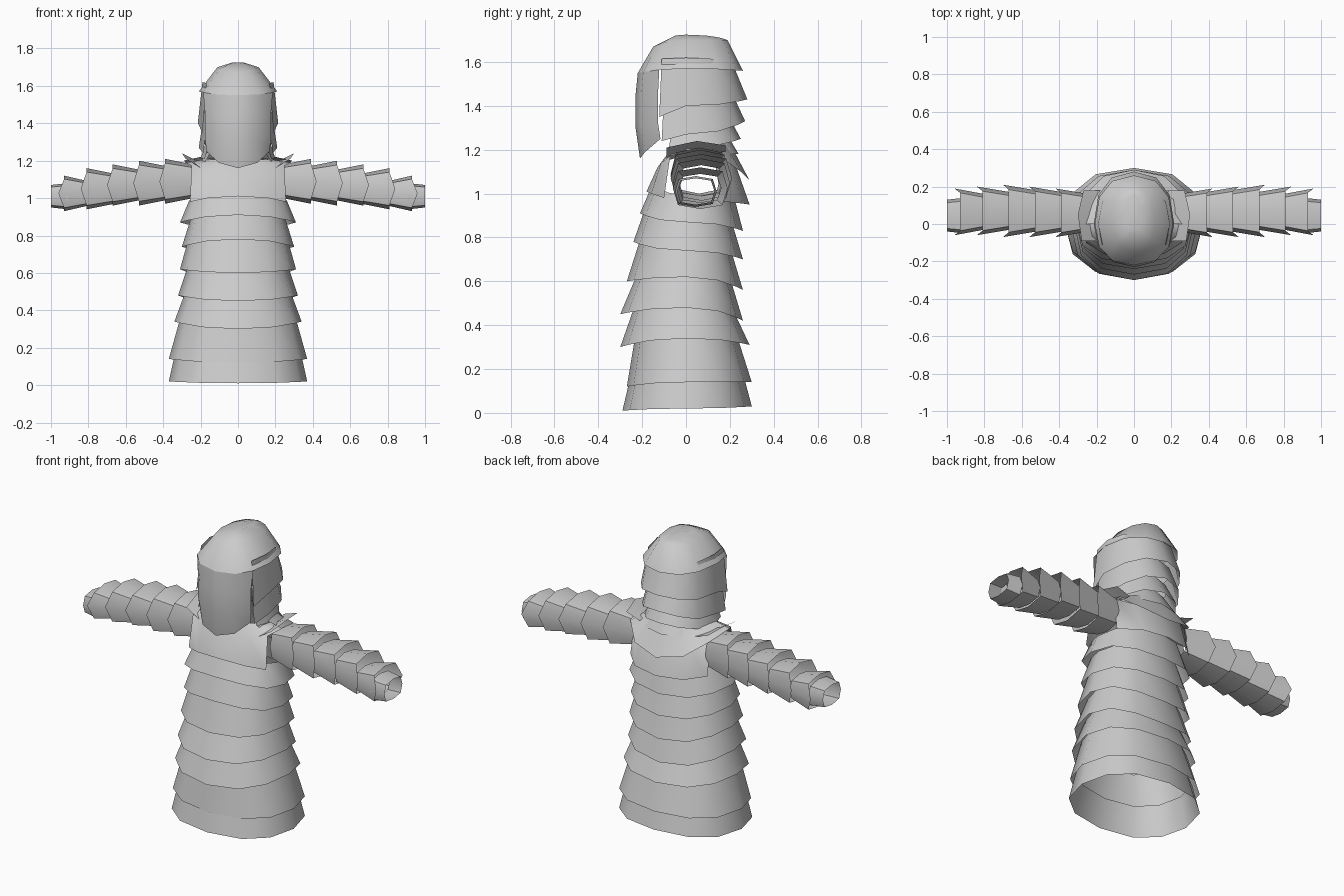
import bpy, bmesh, math

cube = bpy.data.objects.get("Cube")
if cube:
    bpy.data.objects.remove(cube, do_unlink=True)

grey = bpy.data.materials.new("light grey")
grey.use_nodes = True
grey.diffuse_color = (0.6, 0.6, 0.6, 1)
grey.node_tree.nodes["Principled BSDF"].inputs["Base Color"].default_value = (0.6, 0.6, 0.6, 1)


def power(v, p):
    return math.copysign(abs(v) ** p, v)


def skin(name, rings, closed=True, cap=False, skip=(), mirror=False):
    """Join rings of points into one sheet; skip lists (row, column) faces to leave open."""
    bm = bmesh.new()
    rows = [[bm.verts.new(p) for p in ring] for ring in rings]
    n = len(rows[0])
    for r in range(len(rows) - 1):
        for i in range(n if closed else n - 1):
            if (r, i) not in skip:
                j = (i + 1) % n
                bm.faces.new((rows[r][i], rows[r + 1][i], rows[r + 1][j], rows[r][j]))
    if cap:
        bm.faces.new(rows[0])
    me = bpy.data.meshes.new(name)
    bm.to_mesh(me)
    bm.free()
    me.materials.append(grey)
    ob = bpy.data.objects.new(name, me)
    bpy.context.collection.objects.link(ob)
    if mirror:
        ob.modifiers.new("mirror", "MIRROR").use_mirror_merge = False
    bpy.ops.object.select_all(action="DESELECT")
    ob.select_set(True)
    bpy.context.view_layer.objects.active = ob
    bpy.ops.object.shade_smooth_by_angle(angle=math.radians(60))
    return ob


def ring(rx, front, back, zf, zs, zb, steps=range(12)):
    """Upright ring in 30 degree steps; height varies from front to side to back."""
    pts = []
    for k in steps:
        a = math.radians(30 * k)
        s = math.sin(a)
        x = rx * power(math.cos(a), 0.85)
        y = (back if s > 0 else front) * power(abs(s), 0.85)
        z = zs + ((zb if s > 0 else zf) - zs) * s * s
        pts.append((x, y, z))
    return pts


# Robe: overlapping flared bands, each as (top ring, bottom ring)
robe = [
    ((0.33, -0.25, 0.26, 0.18, 0.20, 0.18), (0.37, -0.29, 0.30, 0.01, 0.02, 0.03)),
    ((0.30, -0.23, 0.23, 0.36, 0.39, 0.36), (0.37, -0.27, 0.30, 0.12, 0.14, 0.14)),
    ((0.27, -0.23, 0.21, 0.50, 0.53, 0.48), (0.34, -0.30, 0.29, 0.30, 0.34, 0.31)),
    ((0.26, -0.22, 0.20, 0.64, 0.66, 0.62), (0.32, -0.30, 0.26, 0.45, 0.48, 0.42)),
    ((0.26, -0.20, 0.20, 0.82, 0.80, 0.76), (0.31, -0.27, 0.26, 0.60, 0.62, 0.56)),
    ((0.25, -0.18, 0.20, 0.95, 0.90, 0.90), (0.30, -0.24, 0.26, 0.78, 0.74, 0.70)),
    ((0.26, -0.15, 0.21, 1.05, 0.99, 1.02), (0.31, -0.21, 0.26, 0.91, 0.87, 0.83)),
]
for i, (top, bottom) in enumerate(robe):
    skin(f"robe_band_{i + 1}", [ring(*top), ring(*bottom)])

# Yoke over chest and shoulders, open at the sides for the sleeves
skin("yoke", [ring(0.16, -0.07, 0.18, 1.20, 1.21, 1.22),
              ring(0.28, -0.13, 0.23, 1.12, 1.19, 1.12),
              ring(0.29, -0.18, 0.29, 1.01, 0.97, 0.95)],
     skip=[(1, k) for k in (11, 0, 5, 6)])
# Capelet across the upper back
skin("back_capelet", [ring(0.20, -0.08, 0.20, 1.20, 1.22, 1.23, range(0, 7)),
                      ring(0.29, -0.08, 0.29, 1.12, 1.20, 1.06, range(0, 7))], closed=False)
# Raised shoulder flaps
skin("shoulder_flap", [[(0.18, -0.09, 1.15), (0.20, 0.05, 1.19), (0.18, 0.18, 1.19)],
                       [(0.28, -0.09, 1.21), (0.30, 0.05, 1.24), (0.27, 0.18, 1.22)]],
     closed=False, mirror=True)


def sleeve_ring(x, y0, y1, z0, z1, inset=0.0, chevron=0.0):
    """Rounded square ring around the x axis, its corners shifted along x."""
    pts = []
    for k in range(8):
        a = math.radians(45 * k)
        c, s = power(math.cos(a), 0.6), power(math.sin(a), 0.6)
        pts.append((x + chevron * (1 if k % 4 == 0 else -0.5),
                    (y0 + y1) / 2 + c * ((y1 - y0) / 2 - inset),
                    (z0 + z1) / 2 + s * ((z1 - z0) / 2 - inset)))
    return pts


# Sleeves: shingled cuffs widening towards the hand
sleeve = [(0.24, 0.40, -0.07, 0.19, 0.97, 1.21), (0.38, 0.54, -0.07, 0.20, 0.96, 1.20),
          (0.52, 0.68, -0.07, 0.21, 0.96, 1.18), (0.66, 0.82, -0.06, 0.20, 0.94, 1.16),
          (0.80, 0.94, -0.06, 0.19, 0.93, 1.12), (0.91, 1.00, -0.04, 0.13, 0.95, 1.07)]
for i, (x0, x1, *box) in enumerate(sleeve):
    last = i == len(sleeve) - 1
    skin(f"sleeve_band_{i + 1}",
         [sleeve_ring(x0, *box, inset=-0.01 if last else 0.03),
          sleeve_ring(x1, *box, chevron=0 if last else 0.02)], mirror=True)

# Helmet crown
skin("helmet_crown", [ring(0.03, -0.05, 0.16, 1.72, 1.725, 1.71),
                      ring(0.11, -0.15, 0.19, 1.67, 1.70, 1.70),
                      ring(0.21, -0.22, 0.26, 1.55, 1.57, 1.56)], cap=True)
# Face plate, pointed at the chin
face = range(7, 12)
skin("face_plate", [ring(0.21, -0.22, 0, 1.55, 1.57, 0, face),
                    ring(0.20, -0.23, 0, 1.45, 1.46, 0, face),
                    ring(0.20, -0.23, 0, 1.30, 1.33, 0, face),
                    ring(0.19, -0.21, 0, 1.16, 1.28, 0, face)], closed=False)
# Helmet neck guard: bands around the sides and back
guard = [
    ((0.19, -0.20, 0.21, 1.60, 1.62, 1.60), (0.215, -0.22, 0.28, 1.20, 1.40, 1.43)),
    ((0.18, -0.18, 0.20, 1.46, 1.46, 1.48), (0.21, -0.20, 0.27, 1.15, 1.27, 1.33)),
    ((0.16, -0.10, 0.18, 1.34, 1.34, 1.38), (0.20, -0.14, 0.25, 1.22, 1.21, 1.25)),
    ((0.14, -0.08, 0.17, 1.28, 1.28, 1.30), (0.21, -0.10, 0.24, 1.18, 1.18, 1.18)),
]
for i, (top, bottom) in enumerate(guard):
    sides = range(-1, 8)
    skin(f"neck_guard_{i + 1}", [ring(*top, sides), ring(*bottom, sides)], closed=False)
